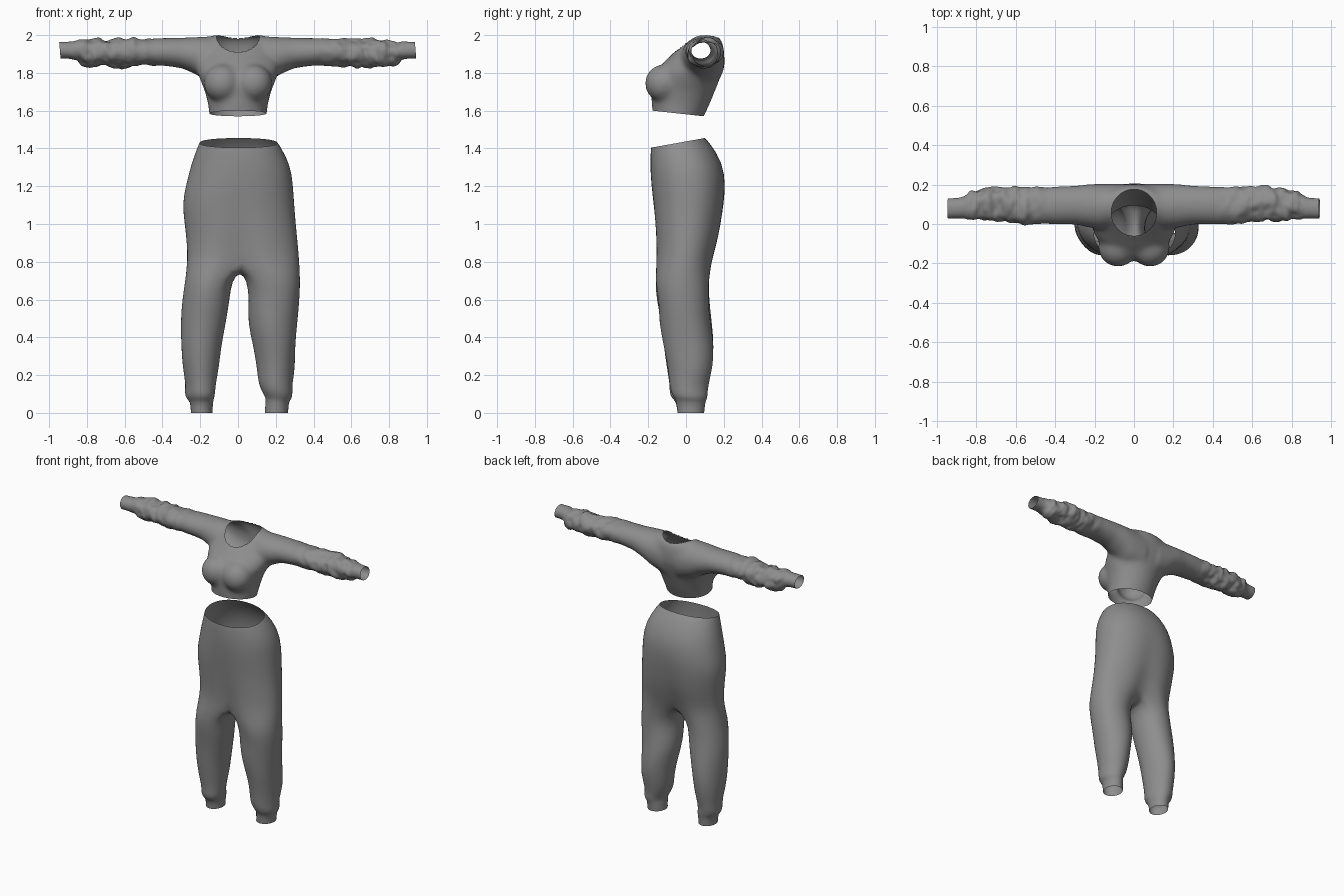
import bpy, bmesh, math
from mathutils import Vector, noise

if "Cube" in bpy.data.objects:
    bpy.data.objects.remove(bpy.data.objects["Cube"])

grey = bpy.data.materials.new("soft_grey")
grey.diffuse_color = (0.27, 0.27, 0.27, 1)
grey.use_nodes = True
grey.node_tree.nodes["Principled BSDF"].inputs["Base Color"].default_value = grey.diffuse_color


def make_object(name, bm):
    mesh = bpy.data.meshes.new(name)
    bm.to_mesh(mesh)
    bm.free()
    obj = bpy.data.objects.new(name, mesh)
    bpy.context.collection.objects.link(obj)
    mesh.materials.append(grey)
    mesh.shade_smooth()
    return obj


def bridge(bm, a, b):
    n = len(a)
    for i in range(n):
        bm.faces.new((a[i], a[(i + 1) % n], b[(i + 1) % n], b[i]))


def loft(bm, rings):
    """Closed solid through a list of point rings."""
    rows = [[bm.verts.new(p) for p in ring] for ring in rings]
    for a, b in zip(rows, rows[1:]):
        bridge(bm, a, b)
    bm.faces.new(rows[0][::-1])
    bm.faces.new(rows[-1])


# ---------- trousers ----------
bm = bmesh.new()
N, INNER = 32, 7
# z, left x, right x, front y, back y, centre crease depth
hips = [(1.43, -.205, .21, -.185, .10, 0), (1.40, -.217, .23, -.188, .13, 0),
        (1.31, -.25, .278, -.19, .195, 0), (1.21, -.275, .292, -.188, .213, .004),
        (1.11, -.297, .298, -.18, .208, .01), (1.00, -.283, .307, -.172, .195, .016),
        (0.90, -.272, .317, -.168, .175, .026), (0.81, -.268, .325, -.167, .15, .04)]
prev = None
for z, xl, xr, yf, yb, crease in hips:
    row = []
    for i in range(N):
        a = 2 * math.pi * i / N
        s, c = math.sin(a), math.cos(a)
        x = (xl + xr) / 2 + (xr - xl) / 2 * math.copysign(abs(s) ** .92, s)
        y = (yf + yb) / 2 - (yb - yf) / 2 * math.copysign(abs(c) ** .92, c)
        tilt = .18 * (y + .04) * max(0, (z - 1.25) / .18)
        y += math.copysign(crease, c) * math.exp(-((x - .01) / .07) ** 2)
        row.append(bm.verts.new((x, y, z + tilt)))
    if prev:
        bridge(bm, prev, row)
    prev = row
# crotch strip from back to front
back, front = prev[N // 2].co, prev[0].co
crotch = []
for j in range(INNER):
    t = (j + 1) / (INNER + 1)
    p = back.lerp(front, t)
    crotch.append(bm.verts.new((.01, p.y, p.z - .06 * math.sin(math.pi * t) ** .6)))
# z, left leg outer/inner x, right leg inner/outer x, front y, back y
legs = [(.70, -.28, -.032, .047, .331, -.166, .122), (.60, -.297, -.045, .058, .328, -.155, .122),
        (.48, -.302, -.062, .05, .321, -.142, .135), (.35, -.306, -.088, .085, .303, -.122, .147),
        (.24, -.292, -.105, .10, .298, -.102, .14), (.15, -.276, -.115, .115, .294, -.09, .12),
        (.105, -.28, -.12, .13, .288, -.085, .115), (.075, -.268, -.125, .14, .28, -.068, .11),
        (.06, -.252, -.132, .145, .268, -.052, .103), (0, -.25, -.135, .142, .266, -.046, .097)]
for s in (-1, 1):
    loop = [prev[(s * k) % N] for k in range(N // 2 + 1)] + crotch
    for z, lo, li, ri, ro, yf, yb in legs:
        xa, xb = (ri, ro) if s > 0 else (lo, li)
        row = []
        for k in range(N // 2 + 1 + INNER):
            d = -125 + 250 * k / 16 if k <= 16 else 125 + 110 * (k - 16) / 8
            t = math.radians(d)
            p = Vector(((xa + xb) / 2 + s * (xb - xa) / 2 * math.cos(t),
                        (yf + yb) / 2 + (yb - yf) / 2 * math.sin(t), z))
            # loose cloth folds
            if .06 < z < .65:
                f = .016 * noise.noise(Vector((p.x * 7, p.y * 7, z * 9)))
                p.x += s * math.cos(t) * f
                p.y += math.sin(t) * f
            row.append(bm.verts.new(p))
        bridge(bm, loop, row)
        loop = row
bmesh.ops.recalc_face_normals(bm, faces=bm.faces[:])
trousers = make_object("trousers", bm)
trousers.modifiers.new("smooth", "SUBSURF").levels = 1
trousers.modifiers["smooth"].render_levels = 1

# ---------- cropped top: overlapping solids fused into one skin ----------
bm = bmesh.new()
# z, half width, front y, back y
torso = [(1.53, .15, -.175, .075), (1.58, .152, -.177, .10), (1.64, .16, -.182, .128),
         (1.70, .175, -.185, .152), (1.75, .195, -.185, .172), (1.80, .215, -.17, .19),
         (1.85, .225, -.125, .203), (1.90, .21, -.072, .203), (1.95, .18, -.025, .197),
         (1.985, .16, .01, .18), (2.0, .13, .04, .15)]
ring = [2 * math.pi * i / 32 for i in range(32)]
loft(bm, [[(w * math.sin(a), (f + b) / 2 - (b - f) / 2 * math.cos(a), z) for a in ring]
          for z, w, f, b in torso])
# sleeves: x, low z, high z, low y, high y
sleeve = [(.05, 1.72, 1.995, .0, .205), (.16, 1.75, 1.993, -.03, .205), (.22, 1.79, 1.99, -.02, .203),
          (.30, 1.825, 1.987, -.003, .195), (.40, 1.838, 1.985, -.003, .19), (.50, 1.838, 1.982, .0, .188),
          (.60, 1.826, 1.984, .005, .192), (.70, 1.83, 1.98, .015, .187), (.78, 1.832, 1.978, .018, .18),
          (.83, 1.838, 1.975, .02, .172), (.855, 1.86, 1.973, .022, .15), (.875, 1.873, 1.968, .025, .136),
          (.98, 1.873, 1.966, .022, .13)]
for s in (-1, 1):
    loft(bm, [[(s * x, (c + d) / 2 + (d - c) / 2 * math.cos(a), (l + h) / 2 + (h - l) / 2 * math.sin(a))
               for a in ring] for x, l, h, c, d in sleeve])
    # bust
    ball = bmesh.ops.create_uvsphere(bm, u_segments=24, v_segments=16, radius=.1)["verts"]
    for v in ball:
        v.co = Vector((v.co.x + s * .082, v.co.y - .118, v.co.z + 1.745))
bmesh.ops.recalc_face_normals(bm, faces=bm.faces[:])
top = make_object("cropped_top", bm)
remesh = top.modifiers.new("fuse", "REMESH")
remesh.mode = "VOXEL"
remesh.voxel_size = .01
fused = bpy.data.meshes.new_from_object(top.evaluated_get(bpy.context.evaluated_depsgraph_get()))
top.modifiers.clear()
bm = bmesh.new()
bm.from_mesh(fused)
for _ in range(14):
    bmesh.ops.smooth_vert(bm, verts=bm.verts[:], factor=.5, use_axis_x=True, use_axis_y=True, use_axis_z=True)

# bunched folds on the forearms
bm.normal_update()
moves = []
for v in bm.verts:
    ax = abs(v.co.x)
    amp = .02 * min(1, max(0, (ax - .4) / .2)) * min(1, max(0, (.875 - ax) / .03))
    q = Vector((v.co.x * 17, v.co.y * 11, v.co.z * 11 + v.co.x * 5))
    moves.append(v.normal * amp * (noise.noise(q) + .4 * noise.noise(q * 2.1)))
for v, m in zip(bm.verts, moves):
    v.co += m


def cut(point, normal):
    bmesh.ops.bisect_plane(bm, geom=bm.verts[:] + bm.edges[:] + bm.faces[:],
                           plane_co=point, plane_no=normal, clear_outer=True)


# open hem and cuffs
cut((0, -.04, 1.585), (0, -.11, -1))
cut((.94, 0, 1.92), (1, 0, .08))
cut((-.943, 0, 1.92), (-1, 0, -.08))


# open neckline
def neck(co):
    return math.hypot(co.x / .115, (co.y - .058) / .118)


gone = [f for f in bm.faces if f.calc_center_median().z > 1.86 and neck(f.calc_center_median()) < 1]
bmesh.ops.delete(bm, geom=gone, context="FACES")
rim = [v for v in bm.verts if v.is_boundary and v.co.z > 1.86 and abs(v.co.x) < .2]
for v in rim:
    r = neck(v.co)
    v.co.x /= r
    v.co.y = .058 + (v.co.y - .058) / r
bm.to_mesh(top.data)
bm.free()
top.data.shade_smooth()
bpy.data.meshes.remove(fused)
if not top.data.materials:
    top.data.materials.append(grey)
